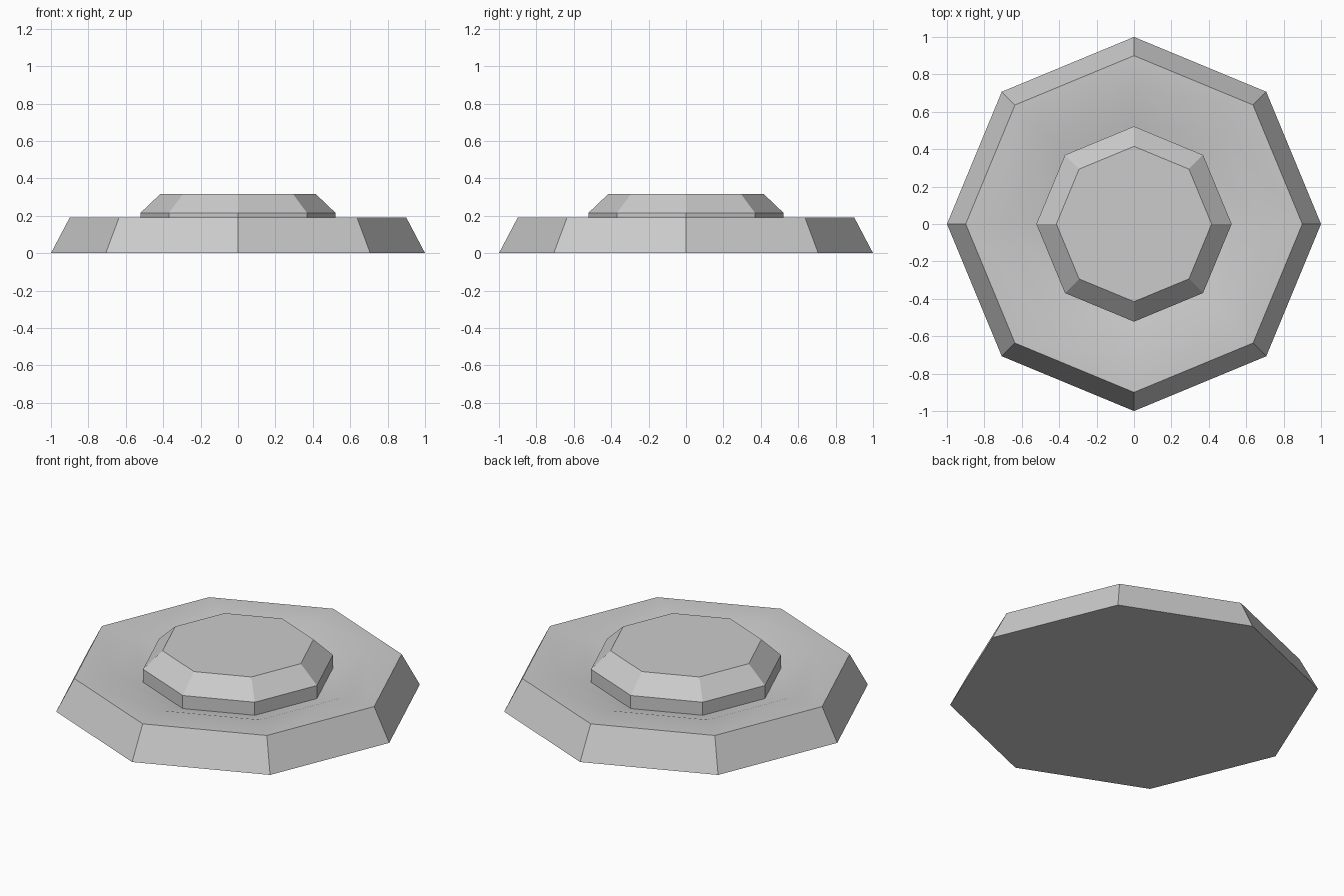
import bpy, bmesh, math

if "Cube" in bpy.data.objects:
    bpy.data.objects.remove(bpy.data.objects["Cube"])

grey = bpy.data.materials.new("plain grey")
grey.diffuse_color = (0.6, 0.6, 0.6, 1)
grey.use_nodes = True
grey.node_tree.nodes["Principled BSDF"].inputs["Base Color"].default_value = grey.diffuse_color
SIDES = 8


def lathe(name, profile):
    """Closed octagonal solid from (radius, height) rings, bottom to top."""
    bm = bmesh.new()
    rings = []
    for r, z in profile:
        angles = [2 * math.pi * i / SIDES for i in range(SIDES)]
        rings.append([bm.verts.new((r * math.cos(a), r * math.sin(a), z)) for a in angles])
    for low, high in zip(rings, rings[1:]):
        for i in range(SIDES):
            j = (i + 1) % SIDES
            bm.faces.new((low[i], low[j], high[j], high[i]))
    bm.faces.new(rings[0][::-1])
    bm.faces.new(rings[-1])
    mesh = bpy.data.meshes.new(name)
    bm.to_mesh(mesh)
    bm.free()
    mesh.materials.append(grey)
    obj = bpy.data.objects.new(name, mesh)
    bpy.context.collection.objects.link(obj)
    # Soft shading across the shallow dish, crisp outer edges
    bpy.ops.object.select_all(action='DESELECT')
    obj.select_set(True)
    bpy.context.view_layer.objects.active = obj
    bpy.ops.object.shade_smooth_by_angle(angle=math.radians(30))
    return obj


# Wide base with sloped sides and a shallow dished top
lathe("base_plate", [(1.0, 0), (0.9, 0.19), (0.69, 0.187), (0.525, 0.137)])

# Raised button with a chamfered rim, standing in the dish
lathe("raised_button", [(0.522, 0.13), (0.522, 0.215), (0.415, 0.317)])
